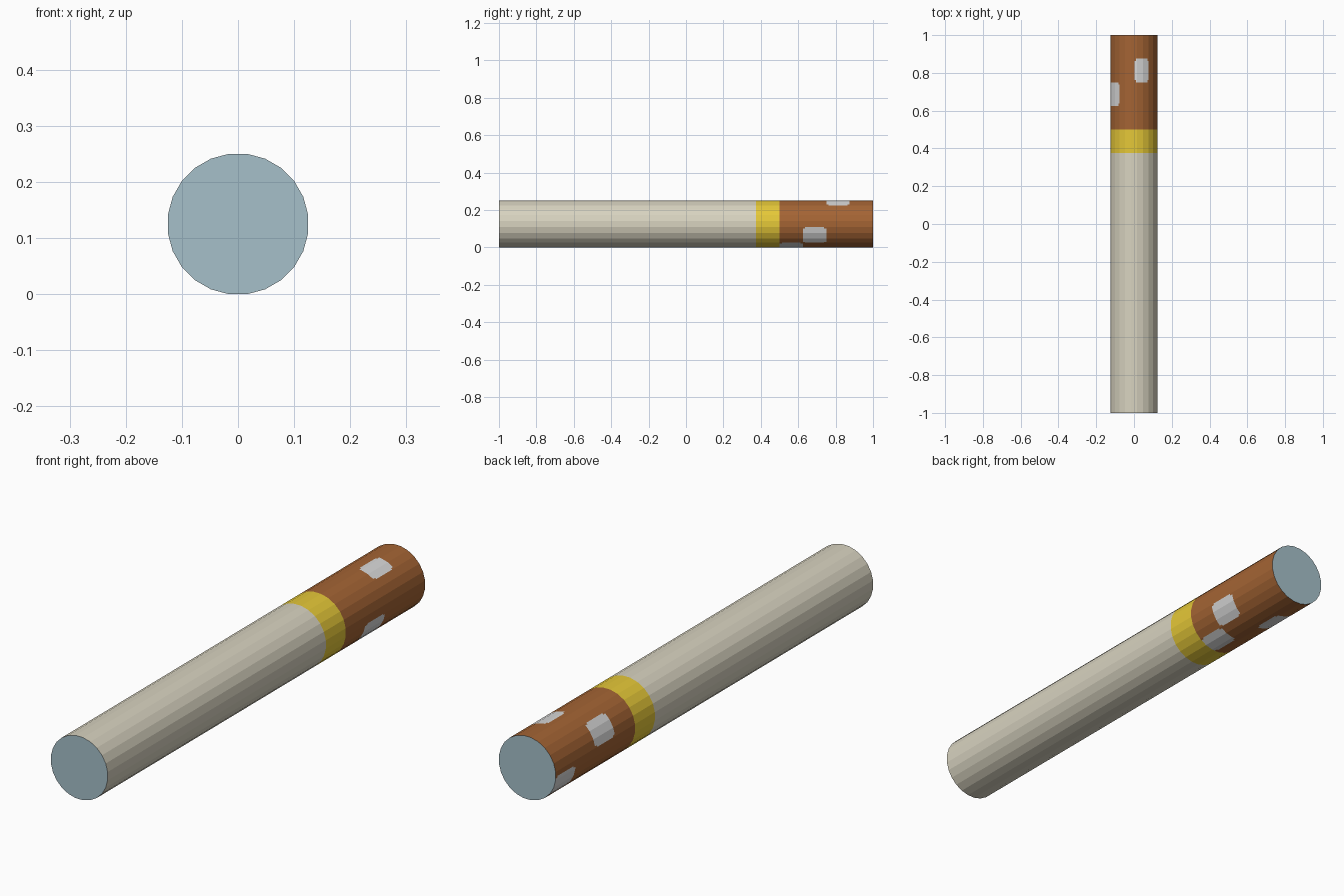
import bpy, bmesh, math

if "Cube" in bpy.data.objects:
    bpy.data.objects.remove(bpy.data.objects["Cube"])

SIDES = 24
R = 0.125 / math.cos(math.radians(7.5))   # flats rest on z = 0


def srgb(r, g, b):
    f = lambda c: c / 12.92 if c <= 0.04045 else ((c + 0.055) / 1.055) ** 2.4
    return (f(r / 255), f(g / 255), f(b / 255), 1)


def material(name, rgb):
    m = bpy.data.materials.new(name)
    m.diffuse_color = srgb(*rgb)
    m.use_nodes = True
    m.node_tree.nodes["Principled BSDF"].inputs["Base Color"].default_value = m.diffuse_color
    return m


paper = material("cream paper", (216, 211, 192))
yellow = material("yellow band", (229, 200, 56))
brown = material("brown wrap", (164, 100, 52))
grey = material("light grey patch", (216, 216, 216))
blue = material("pale blue end", (166, 192, 202))


def rim_point(t):
    """Point on the 24-sided outline; t counts sides from 7.5 degrees right of the top."""
    k = math.floor(t)
    f = t - k
    a, b = (math.radians(7.5 + 15 * j) for j in (k, k + 1))
    return (R * ((1 - f) * math.sin(a) + f * math.sin(b)),
            0.125 + R * ((1 - f) * math.cos(a) + f * math.cos(b)))


# Patches on the brown end: start angle, end angle (from top towards +x), start y
PATCHES = [(0, 37.5, 0.75), (97.5, 142.5, 0.625), (142.5, 182, 0.5),
           (182, 220, 0.75), (225, 270, 0.875), (277.5, 322.5, 0.625)]


def in_patch(angle, y, corner=0.022):
    for a0, a1, y0 in PATCHES:
        half = R * math.radians((a1 - a0) / 2)
        du = abs(R * math.radians(angle % 360 - (a0 + a1) / 2)) - (half - corner)
        dv = abs(y - y0 - 0.0625) - (0.0625 - corner)
        if math.hypot(max(du, 0), max(dv, 0)) < corner:
            return True
    return False


def tube(name, y0, y1, mats, sub=1, steps=1, rule=None, cap=None):
    """Faceted tube along y, with optional face colour rule and a cap at one end."""
    bm = bmesh.new()
    n = SIDES * sub
    rings = []
    for s in range(steps + 1):
        y = y0 + (y1 - y0) * s / steps
        ring = []
        for i in range(n):
            x, z = rim_point(i / sub)
            ring.append(bm.verts.new((x, y, z)))
        rings.append(ring)
    for s in range(steps):
        for i in range(n):
            j = (i + 1) % n
            f = bm.faces.new((rings[s][i], rings[s + 1][i], rings[s + 1][j], rings[s][j]))
            if rule:
                angle = 7.5 + 15 * (i + 0.5) / sub
                f.material_index = rule(angle, y0 + (y1 - y0) * (s + 0.5) / steps)
    if cap == "front":
        bm.faces.new(rings[0]).material_index = len(mats) - 1
    elif cap == "back":
        bm.faces.new(rings[-1][::-1]).material_index = len(mats) - 1
    bm.normal_update()
    # make every face point away from the axis, and caps away from the middle
    for f in bm.faces:
        c = f.calc_center_median()
        out = c.copy()
        out.z -= 0.125
        if abs(f.normal.y) < 0.5:
            out.y = 0
        if f.normal.dot(out) < 0:
            f.normal_flip()
    me = bpy.data.meshes.new(name)
    bm.to_mesh(me)
    bm.free()
    for m in mats:
        me.materials.append(m)
    ob = bpy.data.objects.new(name, me)
    bpy.context.collection.objects.link(ob)
    return ob


# Long paper body with its front end
tube("paper_body", -1, 0.375, [paper, blue], cap="front")
# Yellow ring
tube("ring_band", 0.375, 0.5, [yellow])
# Brown end with grey rounded patches
tube("speckled_end", 0.5, 1, [brown, grey, blue], sub=5, steps=40,
     rule=lambda a, y: int(in_patch(a, y)), cap="back")
